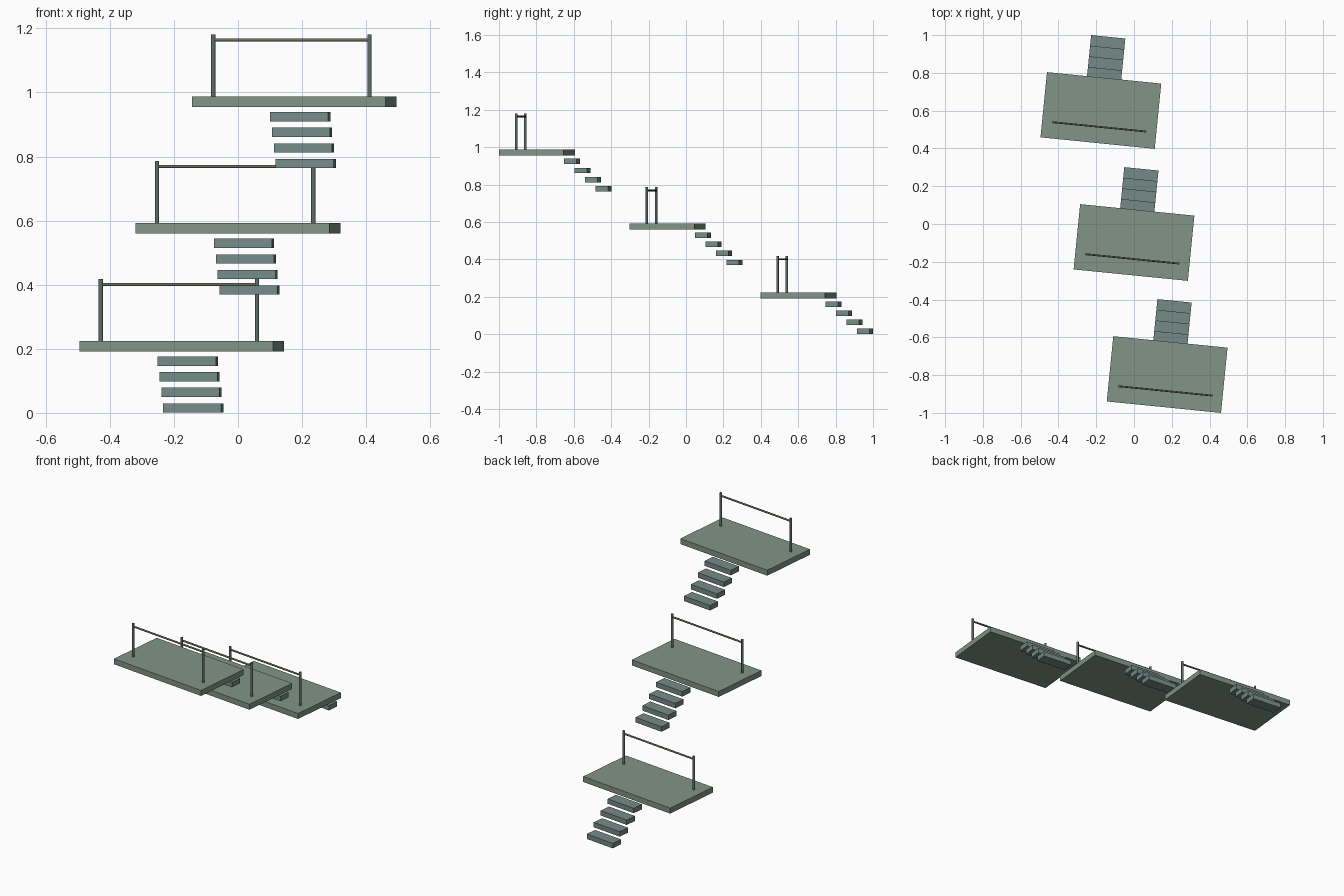
import bpy
from mathutils import Matrix, Vector
from math import pi

if "Cube" in bpy.data.objects:
    bpy.data.objects.remove(bpy.data.objects["Cube"])

ANGLE = -0.1          # every landing is turned slightly about z
STEPS, RISE, RUN = 4, 0.0485, 0.0565


def material(name, rgb):
    m = bpy.data.materials.new(name)
    m.diffuse_color = (*rgb, 1)
    m.use_nodes = True
    m.node_tree.nodes["Principled BSDF"].inputs["Base Color"].default_value = m.diffuse_color
    return m


DECK = material("deck_green", (0.22, 0.30, 0.245))
TREAD = material("tread_teal", (0.18, 0.26, 0.24))
POST = material("post_grey", (0.12, 0.16, 0.14))
RAIL = material("rail_bronze", (0.15, 0.15, 0.11))


def finish(name, mat, frame, local):
    ob = bpy.context.object
    ob.name = name
    ob.data.materials.append(mat)
    ob.matrix_world = frame @ local
    return ob


def box(name, mat, frame, centre, size):
    bpy.ops.mesh.primitive_cube_add(size=1)
    scale = Matrix.Diagonal((*size, 1))
    return finish(name, mat, frame, Matrix.Translation(centre) @ scale)


def rod(name, mat, frame, a, b, radius):
    a, b = Vector(a), Vector(b)
    bpy.ops.mesh.primitive_cylinder_add(vertices=10, radius=radius, depth=(b - a).length)
    turn = (b - a).to_track_quat('Z', 'Y').to_matrix().to_4x4()
    ob = finish(name, mat, frame, Matrix.Translation((a + b) / 2) @ turn)
    bpy.ops.object.shade_smooth_by_angle(angle=pi / 4)
    return ob


# Each level: landing, handrail and the flight descending from its back edge
levels = [("lower", (-0.1755, 0.601, 0.224)),
          ("middle", (0.0, -0.098, 0.592)),
          ("upper", (0.1755, -0.797, 0.987))]
for level, top in levels:
    frame = Matrix.Translation(top) @ Matrix.Rotation(ANGLE, 4, 'Z')
    box(level + "_landing", DECK, frame, (0, 0, -0.016), (0.608, 0.347, 0.032))

    # treads
    for i in range(STEPS):
        z = -RISE * (i + 1) - 0.0145
        box(f"{level}_tread_{i + 1}", TREAD, frame, (0, 0.189 + RUN * i, z),
            (0.182, 0.067, 0.029))

    # posts and rail
    for side, x in (("left", -0.245), ("right", 0.245)):
        rod(f"{level}_{side}_post", POST, frame, (x, -0.087, -0.005), (x, -0.087, 0.194), 0.0068)
    rod(level + "_handrail", RAIL, frame, (-0.245, -0.087, 0.177), (0.245, -0.087, 0.177), 0.005)
